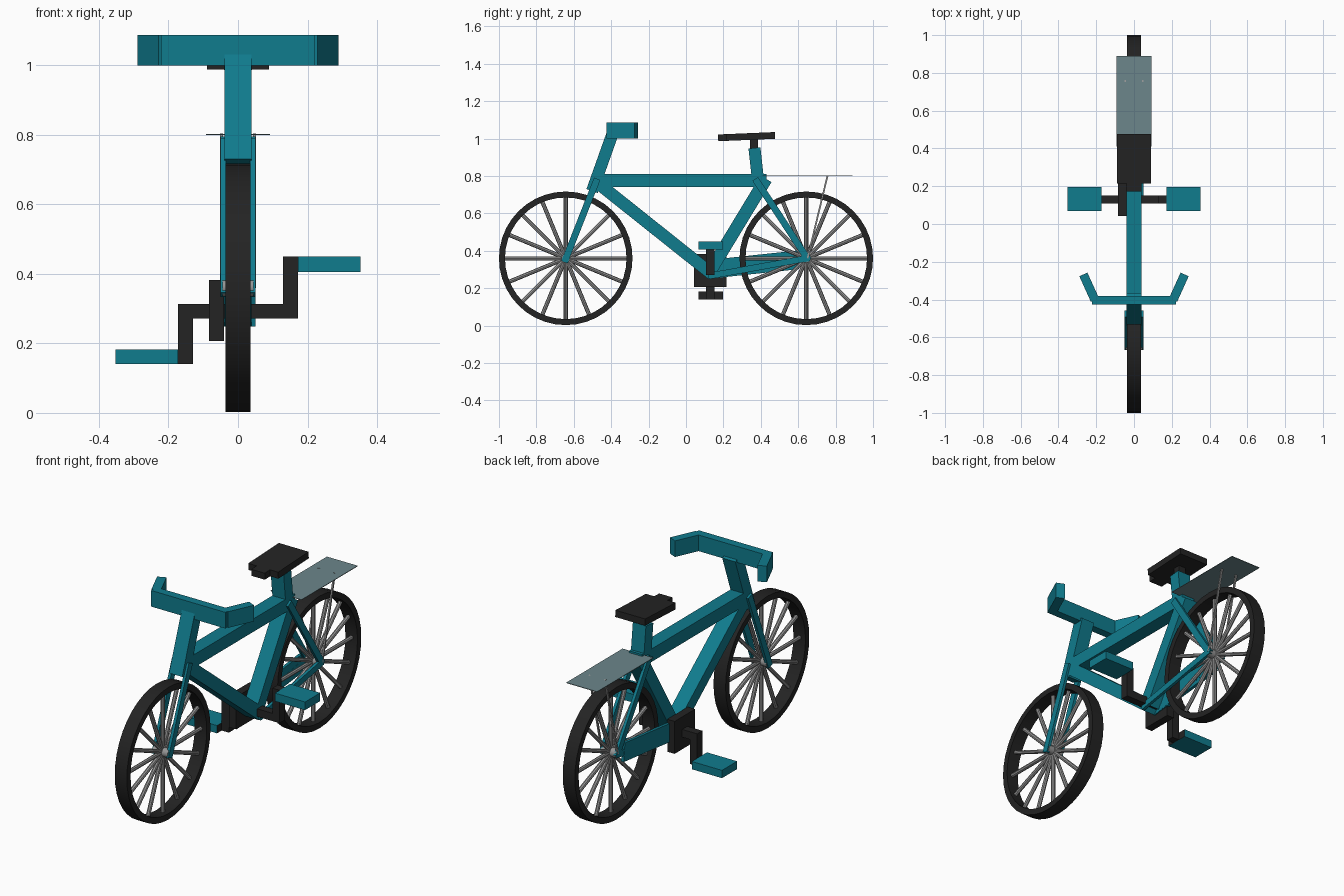
import bpy, bmesh, math
from mathutils import Matrix, Vector

if "Cube" in bpy.data.objects:
    bpy.data.objects.remove(bpy.data.objects["Cube"])


def material(name, rgb):
    m = bpy.data.materials.new(name)
    m.diffuse_color = (*rgb, 1)
    m.use_nodes = True
    m.node_tree.nodes["Principled BSDF"].inputs["Base Color"].default_value = m.diffuse_color
    return m


TEAL = material("teal paint", (0.005, 0.20, 0.27))
BLACK = material("black rubber", (0.017, 0.017, 0.017))
STEEL = material("grey steel", (0.30, 0.30, 0.30))
SLATE = material("slate plate", (0.15, 0.24, 0.26))


def finish(name, bm, mat, smooth=False):
    bmesh.ops.recalc_face_normals(bm, faces=bm.faces)
    me = bpy.data.meshes.new(name)
    bm.to_mesh(me)
    bm.free()
    me.materials.append(mat)
    ob = bpy.data.objects.new(name, me)
    bpy.context.collection.objects.link(ob)
    if smooth:
        bpy.ops.object.select_all(action='DESELECT')
        ob.select_set(True)
        bpy.context.view_layer.objects.active = ob
        bpy.ops.object.shade_smooth_by_angle(angle=math.radians(40))
    return ob


def block(name, lo, hi, mat):
    """Axis-aligned box from its two corners."""
    lo, hi = Vector(lo), Vector(hi)
    bm = bmesh.new()
    m = Matrix.Translation((lo + hi) / 2) @ Matrix.Diagonal((*(hi - lo), 1))
    bmesh.ops.create_cube(bm, size=1, matrix=m)
    return finish(name, bm, mat)


def bar(name, a, b, wide, deep, mat, side=(1, 0, 0)):
    """Box beam from a to b; wide is measured along side."""
    a, b, x = Vector(a), Vector(b), Vector(side)
    z = (b - a).normalized()
    y = z.cross(x).normalized()
    x = y.cross(z)
    rot = Matrix((x, y, z)).transposed().to_4x4()
    m = Matrix.Translation((a + b) / 2) @ rot @ Matrix.Diagonal((wide, deep, (b - a).length, 1))
    bm = bmesh.new()
    bmesh.ops.create_cube(bm, size=1, matrix=m)
    return finish(name, bm, mat)


# Wheels: square-section tyre, sixteen spokes and a hub
def wheel(name, cy, cz=0.36, seg=40):
    bm = bmesh.new()
    section = [(-0.036, 0.325), (0.036, 0.325), (0.036, 0.357), (-0.036, 0.357)]
    rings = []
    for i in range(seg):
        t = 2 * math.pi * i / seg
        rings.append([bm.verts.new((x, cy + r * math.cos(t), cz + r * math.sin(t)))
                      for x, r in section])
    for i in range(seg):
        p, q = rings[i], rings[(i + 1) % seg]
        for j in range(4):
            k = (j + 1) % 4
            bm.faces.new((p[j], p[k], q[k], q[j]))
    finish(name + "_tyre", bm, BLACK, True)

    bm = bmesh.new()
    for i in range(16):
        m = (Matrix.Translation((0, cy, cz)) @ Matrix.Rotation(2 * math.pi * i / 16, 4, 'X')
             @ Matrix.Translation((0, 0, 0.165)))
        bmesh.ops.create_cone(bm, cap_ends=True, segments=8, radius1=0.011, radius2=0.011,
                              depth=0.33, matrix=m)
    finish(name + "_spokes", bm, STEEL, True)

    bm = bmesh.new()
    m = Matrix.Translation((0, cy, cz)) @ Matrix.Rotation(math.pi / 2, 4, 'Y')
    bmesh.ops.create_cone(bm, cap_ends=True, segments=12, radius1=0.024, radius2=0.024,
                          depth=0.09, matrix=m)
    finish(name + "_hub", bm, STEEL, True)


wheel("front_wheel", -0.643)
wheel("rear_wheel", 0.643)

# Main frame tubes
bar("top_tube", (0, -0.48, 0.777), (0, 0.43, 0.777), 0.078, 0.07, TEAL)
bar("down_tube", (0, -0.475, 0.765), (0, 0.14, 0.275), 0.078, 0.066, TEAL)
bar("seat_tube", (0, 0.428, 0.785), (0, 0.125, 0.285), 0.078, 0.068, TEAL)
bar("head_tube", (0, -0.395, 1.02), (0, -0.502, 0.72), 0.078, 0.064, TEAL)
bar("seat_post", (0, 0.366, 0.95), (0, 0.386, 0.77), 0.078, 0.064, TEAL)
block("seat_pin", (-0.022, 0.343, 0.93), (0.022, 0.385, 1.01), BLACK)

# Paired fork blades, stays and plate struts
for s, word in ((-1, "left"), (1, "right")):
    x = s * 0.043
    bar(word + "_fork_blade", (x, -0.475, 0.785), (x, -0.65, 0.34), 0.016, 0.036, TEAL)
    bar(word + "_seat_stay", (x, 0.37, 0.785), (x, 0.655, 0.35), 0.016, 0.036, TEAL)
    bar(word + "_chain_stay", (x, 0.12, 0.265), (x, 0.66, 0.362), 0.016, 0.034, TEAL)
    bar(word + "_plate_strut", (s * 0.047, 0.65, 0.36), (s * 0.047, 0.757, 0.803),
        0.009, 0.009, STEEL)
bar("chain_cover", (-0.044, 0.16, 0.305), (-0.044, 0.60, 0.352), 0.016, 0.10, TEAL)

# Thin plate above the rear wheel
block("rear_plate", (-0.092, 0.41, 0.799), (0.092, 0.89, 0.802), SLATE)

# Saddle, tilted slightly nose-down
tilt = Vector((0, 0.26, 0.011))
rear = Vector((0, 0.476, 1.017))
bar("saddle", rear - tilt, rear, 0.178, 0.036, BLACK)
bar("saddle_nose", rear - tilt * 1.17, rear - tilt, 0.08, 0.036, BLACK)

# Handlebar with angled grips
block("handlebar", (-0.222, -0.425, 1.0), (0.222, -0.38, 1.087), TEAL)
for s, word in ((-1, "left"), (1, "right")):
    bar(word + "_grip", (s * 0.207, -0.402, 1.0435), (s * 0.268, -0.267, 1.0435),
        0.087, 0.047, TEAL, side=(0, 0, 1))

# Drive block, axle, cranks and pedals
block("drive_block", (-0.084, 0.042, 0.207), (-0.04, 0.217, 0.382), BLACK)
block("crank_axle", (-0.172, 0.108, 0.272), (0.172, 0.152, 0.314), BLACK)
for s, word, arm, pedal in ((-1, "left", (0.14, 0.314), (0.14, 0.182)),
                            (1, "right", (0.272, 0.45), (0.406, 0.45))):
    xa = sorted((s * 0.13, s * 0.173))
    block(word + "_crank", (xa[0], 0.108, arm[0]), (xa[1], 0.152, arm[1]), BLACK)
    xp = sorted((s * 0.173, s * 0.353))
    ob = block(word + "_pedal", (xp[0], 0.068, pedal[0]), (xp[1], 0.197, pedal[1]), TEAL)
    # dark inner end of the pedal
    ob.data.materials.append(BLACK)
    for f in ob.data.polygons:
        f.material_index = 1 if f.normal.x * s < -0.9 else 0
